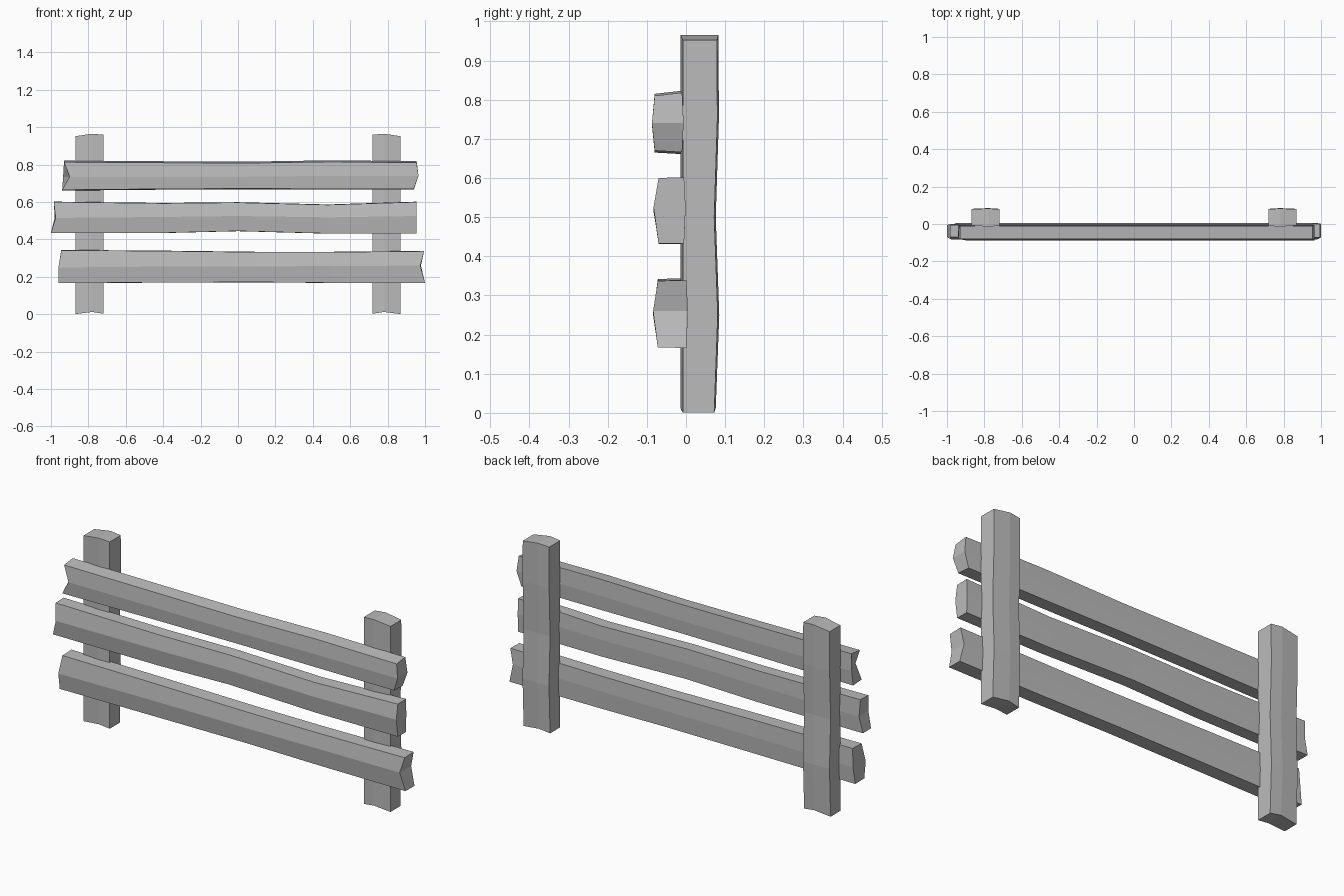
import bpy
import bmesh

cube = bpy.data.objects.get("Cube")
if cube:
    bpy.data.objects.remove(cube, do_unlink=True)

grey = bpy.data.materials.new("weathered_grey")
grey.use_nodes = True
colour = (0.5, 0.5, 0.5, 1)
grey.diffuse_color = colour
grey.node_tree.nodes["Principled BSDF"].inputs["Base Color"].default_value = colour


def loft(name, sections):
    """Skin a row of six-point sections, with a creased cap on each end."""
    bm = bmesh.new()
    rings = [[bm.verts.new(point) for point in section] for section in sections]
    for ring, following in zip(rings, rings[1:]):
        for i in range(len(ring)):
            j = (i + 1) % len(ring)
            bm.faces.new((ring[i], ring[j], following[j], following[i]))
    for ring in (rings[0], rings[-1]):
        a, b, c, d, e, f = ring
        bm.faces.new((a, b, e, f))
        bm.faces.new((b, c, d, e))
    bmesh.ops.recalc_face_normals(bm, faces=bm.faces)
    mesh = bpy.data.meshes.new(name)
    bm.to_mesh(mesh)
    bm.free()
    mesh.materials.append(grey)
    obj = bpy.data.objects.new(name, mesh)
    bpy.context.collection.objects.link(obj)
    return obj


def rail(name, stations, front, ridge, back, lip=0.0):
    """Each station: x of bottom, front ridge, top, back ridge; z of bottom, ridge, top."""
    sections = []
    for (xb, xm, xt, xk), (bottom, middle, top) in stations:
        sections.append([
            (xb, front, bottom), (xm, ridge, middle), (xt, front, top),
            (xt, back, top + lip), (xk, back + 0.004, middle), (xb, back, bottom - lip / 2),
        ])
    return loft(name, sections)


def straight(x):
    return (x, x, x, x)


# Three rough-hewn rails
rail("top_rail", [
    ((-0.94, -0.90, -0.93, -0.935), (0.665, 0.735, 0.813)),
    (straight(-0.4), (0.67, 0.735, 0.81)),
    (straight(0.05), (0.672, 0.735, 0.808)),
    (straight(0.5), (0.67, 0.74, 0.815)),
    ((0.94, 0.965, 0.955, 0.965), (0.67, 0.74, 0.81)),
], front=-0.08, ridge=-0.087, back=-0.01, lip=0.008)

rail("middle_rail", [
    ((-1.0, -0.975, -0.985, -0.98), (0.435, 0.515, 0.6)),
    (straight(-0.4), (0.435, 0.52, 0.593)),
    (straight(0), (0.445, 0.525, 0.597)),
    (straight(0.48), (0.432, 0.518, 0.585)),
    (straight(0.955), (0.433, 0.525, 0.6)),
], front=-0.07, ridge=-0.083, back=-0.005, lip=0.002)

rail("bottom_rail", [
    ((-0.96, -0.96, -0.945, -0.95), (0.167, 0.25, 0.342)),
    (straight(-0.4), (0.17, 0.255, 0.338)),
    (straight(0.1), (0.172, 0.255, 0.332)),
    (straight(0.5), (0.168, 0.258, 0.332)),
    ((1.0, 0.975, 0.995, 0.978), (0.167, 0.26, 0.337)),
], front=-0.072, ridge=-0.084, back=0.001, lip=0.002)

# Two mirrored posts with creased fronts and backs
levels = [  # height of inner, ridge, outer edge; back depth
    (0.003, 0.012, 0.001, 0.072),
    (0.25, 0.25, 0.25, 0.081),
    (0.5, 0.5, 0.5, 0.072),
    (0.75, 0.75, 0.75, 0.08),
    (0.96, 0.965, 0.952, 0.079),
]
for name, side in (("left_post", 1), ("right_post", -1)):
    inner, ridge, outer = side * 0.72, side * 0.78, side * 0.87
    loft(name, [[
        (inner, -0.01, zi), (ridge, -0.014, zr), (outer, -0.008, zo),
        (outer, depth, zo), (ridge, depth + 0.004, zr), (inner, depth, zi),
    ] for zi, zr, zo, depth in levels])
